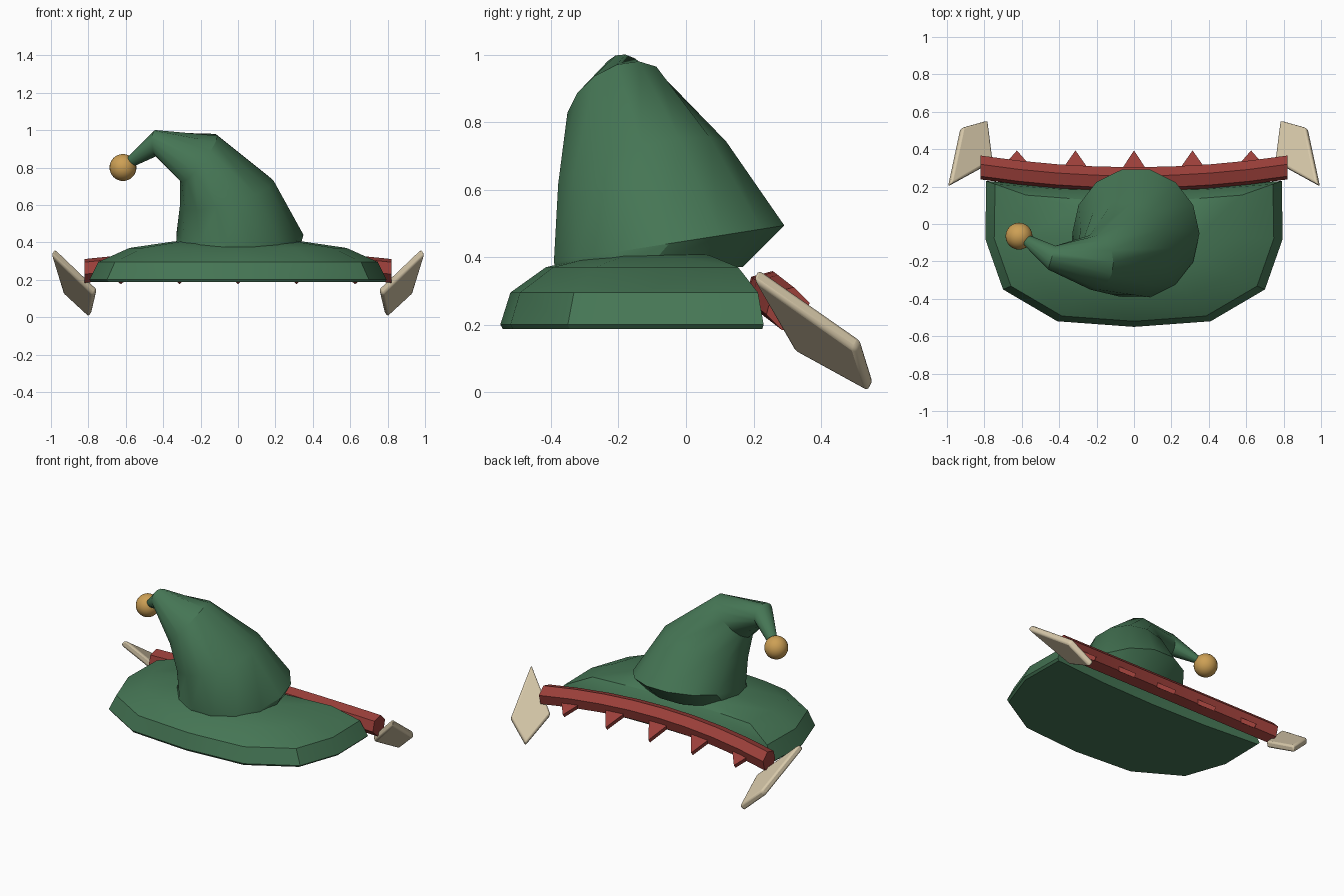
import bpy, bmesh, math
from mathutils import Vector

cube = bpy.data.objects.get("Cube")
if cube:
    bpy.data.objects.remove(cube, do_unlink=True)


def material(name, rgb):
    m = bpy.data.materials.new(name)
    m.use_nodes = True
    m.diffuse_color = (*rgb, 1)
    m.node_tree.nodes["Principled BSDF"].inputs["Base Color"].default_value = (*rgb, 1)
    return m


green = material("felt green", (0.06, 0.18, 0.09))
red = material("band red", (0.33, 0.05, 0.042))
tan = material("ear tan", (0.68, 0.58, 0.40))
gold = material("bell gold", (0.61, 0.35, 0.09))


def finish(name, bm, mat, angle=30):
    bmesh.ops.recalc_face_normals(bm, faces=bm.faces)
    mesh = bpy.data.meshes.new(name)
    bm.to_mesh(mesh)
    bm.free()
    mesh.materials.append(mat)
    ob = bpy.data.objects.new(name, mesh)
    bpy.context.collection.objects.link(ob)
    bpy.ops.object.select_all(action="DESELECT")
    ob.select_set(True)
    bpy.context.view_layer.objects.active = ob
    if angle:
        bpy.ops.object.shade_smooth_by_angle(angle=math.radians(angle))
    return ob


def loft(name, rings, mat, angle=30):
    """Skin a list of equal-sized closed rings and cap both ends."""
    bm = bmesh.new()
    loops = [[bm.verts.new(p) for p in ring] for ring in rings]
    n = len(loops[0])
    for a, b in zip(loops, loops[1:]):
        for i in range(n):
            j = (i + 1) % n
            bm.faces.new((a[i], a[j], b[j], b[i]))
    bm.faces.new(loops[0])
    bm.faces.new(loops[-1])
    return finish(name, bm, mat, angle)


# Brim: a half-round outline shrunk layer by layer into a low dome
half = [(0.4, 0.2), (0.79, 0.23), (0.795, -0.08), (0.70, -0.35), (0.41, -0.52)]
outline = [(0, 0.19)] + half + [(0, -0.55)] + [(-x, y) for x, y in reversed(half)]
layers = [(0.187, 0.985), (0.2, 1), (0.295, 0.94), (0.37, 0.73), (0.405, 0.43), (0.422, 0.15)]
loft("brim", [[(x * s, (y + 0.05) * s - 0.05, z) for x, y in outline] for z, s in layers], green)

# Crown: elliptical rings given by centre, sideways axis and front-to-back axis
crown_rings = [
    ((0, -0.11, 0.37), (0.33, 0, 0), (0, 0.285, 0)),
    ((0.01, -0.05, 0.44), (0.34, 0, 0), (0, 0.35, 0.055)),
    ((-0.06, -0.13, 0.665), (0.25, 0, 0.065), (0, 0.255, 0.065)),
    ((-0.21, -0.205, 0.85), (0.1, 0, 0.12), (0, 0.15, 0.05)),
    ((-0.44, -0.18, 0.93), (0, 0, 0.07), (0.02, 0.065, -0.01)),
    ((-0.58, -0.08, 0.825), (-0.015, 0, 0.022), (0.015, 0.022, 0)),
]
SIDES = 14
rings = []
for centre, u, v in crown_rings:
    c, u, v = Vector(centre), Vector(u), Vector(v)
    angles = [math.tau * i / SIDES for i in range(SIDES)]
    rings.append([c + u * math.cos(a) + v * math.sin(a) for a in angles])
loft("crown", rings, green)

# Bell on the drooping tip
bm = bmesh.new()
bmesh.ops.create_uvsphere(bm, u_segments=24, v_segments=16, radius=0.072)
bmesh.ops.translate(bm, verts=bm.verts, vec=(-0.615, -0.065, 0.80))
finish("bell", bm, gold, 60)


# Band: hexagonal bar arched along the back of the brim
def band_centre(x):
    t = (x / 0.82) ** 2
    return Vector((x, 0.24 + 0.062 * t, 0.295 - 0.048 * t))


band = []
for i in range(9):
    x = -0.82 + 0.205 * i
    c = band_centre(x)
    angles = [math.radians(60 * k + 15) for k in range(6)]
    band.append([c + Vector((0, math.cos(a), math.sin(a))) * 0.066 for a in angles])
loft("back_band", band, red, 15)

# Five flat spikes pointing back and down from the band
for i in range(5):
    x = (i - 2) * 0.313
    tip = Vector((x, 0.385, 0.187))
    base = band_centre(x)
    axis = (tip - base).normalized()
    across = axis.cross(Vector((1, 0, 0))).normalized() * 0.014
    wide = Vector((0.095, 0, 0))
    tri = [base - wide, base + wide, tip]
    loft("spike_%d" % (i + 1), [[p - across for p in tri], [p + across for p in tri]], red, 0)

# Ears: thick four-sided plates with softened edges
corners = [(0.99, 0.205, 0.352), (0.925, 0.51, 0.14), (0.79, 0.548, 0.015), (0.762, 0.33, 0.135)]
for side, label in ((1, "left_ear"), (-1, "right_ear")):
    pts = [Vector((x * side, y, z)) for x, y, z in corners]
    normal = (pts[1] - pts[0]).cross(pts[3] - pts[0]).normalized() * 0.021
    ear = loft(label, [[p - normal for p in pts], [p + normal for p in pts]], tan, 35)
    bevel = ear.modifiers.new("soft_edges", "BEVEL")
    bevel.width = 0.012
    bevel.segments = 2
